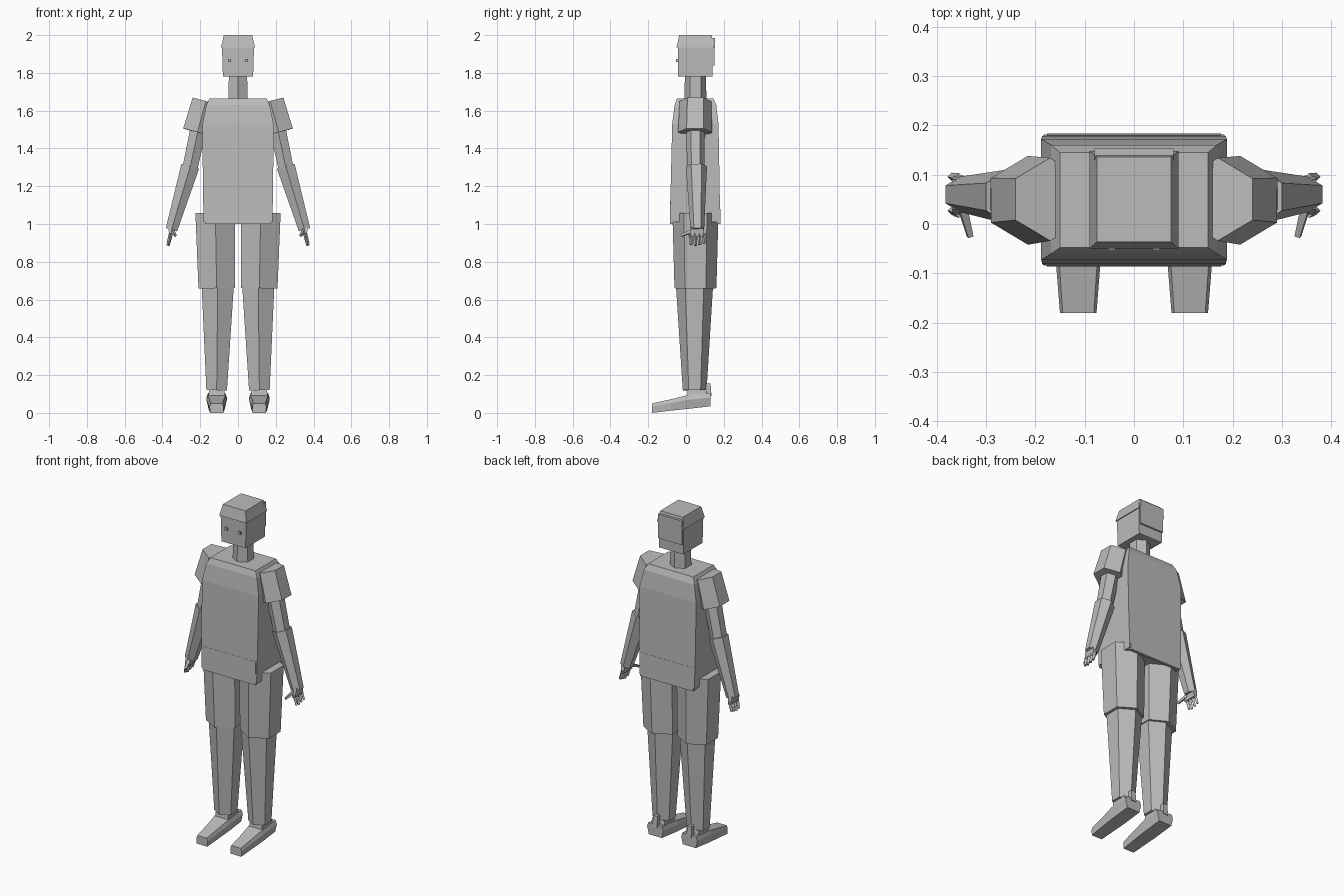
import bpy, bmesh
from math import cos, sin, tau
from mathutils import Vector

cube = bpy.data.objects.get("Cube")
if cube:
    bpy.data.objects.remove(cube)

grey = bpy.data.materials.new("plain grey")
grey.use_nodes = True
grey.diffuse_color = (0.5, 0.5, 0.5, 1)
grey.node_tree.nodes["Principled BSDF"].inputs["Base Color"].default_value = (0.5, 0.5, 0.5, 1)


def loft(name, rings):
    """Skin a closed flat-shaded solid through rings of equal size."""
    bm = bmesh.new()
    loops = [[bm.verts.new(p) for p in ring] for ring in rings]
    n = len(loops[0])
    for a, b in zip(loops, loops[1:]):
        for i in range(n):
            j = (i + 1) % n
            bm.faces.new((a[i], a[j], b[j], b[i]))
    bm.faces.new(loops[0])
    bm.faces.new(loops[-1])
    bmesh.ops.recalc_face_normals(bm, faces=bm.faces)
    mesh = bpy.data.meshes.new(name)
    bm.to_mesh(mesh)
    bm.free()
    mesh.materials.append(grey)
    obj = bpy.data.objects.new(name, mesh)
    bpy.context.collection.objects.link(obj)
    return obj


def limb(name, a, ra, b, rb, sides=6):
    """Tapered prism from a to b, with an edge facing front and back."""
    a, b = Vector(a), Vector(b)
    axis = (b - a).normalized()
    u = Vector((0, 1, 0))
    u = (u - axis * u.dot(axis)).normalized()
    v = axis.cross(u)
    turns = [tau * k / sides for k in range(sides)]
    return loft(name, [[c + (u * cos(t) + v * sin(t)) * r for t in turns]
                       for c, r in ((a, ra), (b, rb))])


def block(name, sections, cx=0):
    """Stack of level rectangles: height, half width, front y, back y."""
    return loft(name, [[(cx - w, f, z), (cx + w, f, z), (cx + w, k, z), (cx - w, k, z)]
                       for z, w, f, k in sections])


# Shirt body, neck and head
block("shirt", [(1.01, .182, -.084, .181), (1.2, .186, -.081, .178),
                (1.53, .188, -.073, .172), (1.63, .168, -.06, .16), (1.665, .15, -.048, .145)])
block("shirt_front_hem", [(1.0, .176, -.086, -.07), (1.14, .176, -.083, -.07)])
block("shirt_back_hem", [(1.0, .176, .165, .183), (1.14, .176, .165, .18)])
limb("neck", (0, .05, 1.64), .058, (0, .05, 1.8), .056)
block("head", [(1.78, .08, -.043, .14), (1.94, .085, -.043, .143)])
block("cap", [(1.935, .09, -.05, .148), (2.0, .075, -.036, .136)])
block("cap_back", [(1.84, .08, .13, .151), (1.985, .08, .13, .153)])

for side, s in (("left", 1), ("right", -1)):
    block(side + "_eye", [(1.857, .008, -.053, -.04), (1.873, .008, -.053, -.04)], s * .045)

    # Sleeve and arm
    limb(side + "_sleeve", (s * .17, .05, 1.65), .084, (s * .215, .048, 1.485), .09)
    limb(side + "_upper_arm", (s * .2, .05, 1.55), .05, (s * .255, .052, 1.29), .046)
    limb(side + "_forearm", (s * .253, .055, 1.305), .056, (s * .352, .06, .97), .036)

    # Hand with four fingers and a thumb
    block(side + "_palm", [(.935, .009, .015, .098), (.985, .014, .03, .09)], s * .355)
    for i in range(4):
        y = .023 + i * .023
        tip = .885 + .006 * abs(i - 1)
        limb(f"{side}_finger_{i + 1}", (s * .355, y, .95), .011,
             (s * .37, y + .004, tip), .008, 4)
    limb(side + "_thumb", (s * .348, .035, .965), .012, (s * .332, -.025, .938), .008, 4)

    # Shorts leg and shin
    limb(side + "_shorts_leg", (s * .12, .05, 1.06), .122, (s * .113, .05, .66), .111)
    limb(side + "_shin", (s * .107, .045, .7), .1, (s * .113, .046, .12), .063)

    # Shoe: cross-sections from toe to heel (y, sole, top, sole width, top width)
    shoe = [(-.18, 0, .05, .035, .037), (-.08, .012, .072, .04, .045),
            (0, .02, .092, .043, .054), (.13, .035, .105, .043, .054)]
    loft(side + "_shoe", [[(s * .113 - b, y, lo), (s * .113 + b, y, lo),
                           (s * .113 + t, y, (lo + 2 * hi) / 3), (s * .113 + t * .85, y, hi),
                           (s * .113 - t * .85, y, hi), (s * .113 - t, y, (lo + 2 * hi) / 3)]
                          for y, lo, hi, b, t in shoe])
    block(side + "_ankle", [(.08, .045, .005, .11), (.125, .04, .01, .1)], s * .113)
    block(side + "_heel_tab", [(.09, .016, .105, .135), (.155, .014, .105, .13)], s * .113)
